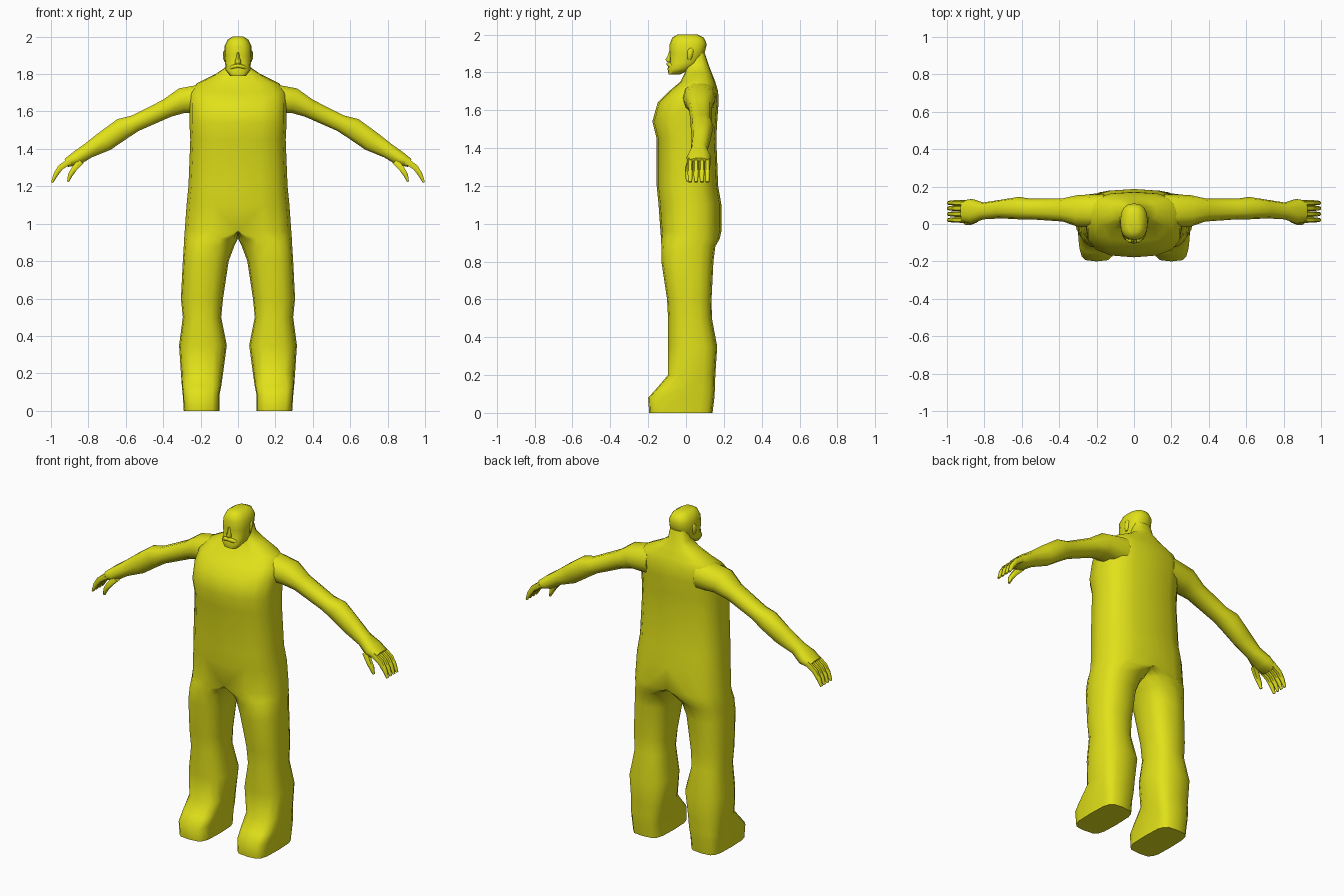
import bpy, bmesh, math
from mathutils import Vector

cube = bpy.data.objects.get("Cube")
if cube:
    bpy.data.objects.remove(cube, do_unlink=True)

yellow = bpy.data.materials.new("yellow")
yellow.use_nodes = True
colour = (0.75, 0.75, 0.01, 1)
yellow.diffuse_color = colour
yellow.node_tree.nodes["Principled BSDF"].inputs["Base Color"].default_value = colour


def power(value, exponent):
    """Signed power, used to square off round cross-sections."""
    return math.copysign(abs(value) ** exponent, value) if abs(value) > 1e-6 else 0.0


def loft(name, rings, mirror=False, open_middle=False, sharp=60):
    """Skin a row of rings; optionally drop faces on the mirror plane."""
    bm = bmesh.new()
    rows = [[bm.verts.new(point) for point in ring] for ring in rings]
    count = len(rows[0])
    for low, high in zip(rows, rows[1:]):
        for i in range(count):
            j = (i + 1) % count
            bm.faces.new((low[i], low[j], high[j], high[i]))
    bm.faces.new(rows[0][::-1])
    bm.faces.new(rows[-1])
    bmesh.ops.recalc_face_normals(bm, faces=bm.faces)
    if open_middle:
        inner = [f for f in bm.faces if all(v.co.x < 0.0005 for v in f.verts)]
        bmesh.ops.delete(bm, geom=inner, context="FACES")
    mesh = bpy.data.meshes.new(name)
    bm.to_mesh(mesh)
    bm.free()
    mesh.materials.append(yellow)
    obj = bpy.data.objects.new(name, mesh)
    bpy.context.collection.objects.link(obj)
    if mirror:
        mod = obj.modifiers.new("mirror", "MIRROR")
        mod.use_clip = True
    bpy.ops.object.select_all(action="DESELECT")
    obj.select_set(True)
    bpy.context.view_layer.objects.active = obj
    bpy.ops.object.shade_smooth_by_angle(angle=math.radians(sharp))
    return obj


def flat_ring(z, inner, mid, outer, front, back, squareness, count=16):
    """Horizontal ring with separate inner and outer half widths."""
    ring = []
    for i in range(count):
        angle = math.tau * i / count
        c, s = power(math.cos(angle), squareness), power(math.sin(angle), squareness)
        width = outer - mid if c > 0 else mid - inner
        ring.append(Vector((mid + c * width, (front + back) / 2 + s * (back - front) / 2, z)))
    return ring


def limb(name, stations, count=10, mirror=True, squareness=0.85):
    """Tube along x, y, z stations with half thickness and half depth."""
    rings = []
    centres = [Vector(s[:3]) for s in stations]
    for k, (x, y, z, thick, depth) in enumerate(stations):
        along = centres[min(k + 1, len(centres) - 1)] - centres[max(k - 1, 0)]
        across = Vector((-along.z, 0, along.x)).normalized()
        ring = []
        for i in range(count):
            angle = math.tau * i / count
            ring.append(centres[k] + across * thick * power(math.sin(angle), squareness)
                        + Vector((0, depth * power(math.cos(angle), squareness), 0)))
        rings.append(ring)
    return loft(name, rings, mirror)


# Foot, leg and half torso in one skin, mirrored across the middle
legs = [
    (0, .10, .2, .29, -.195, .14, .5),
    (.08, .10, .2, .295, -.2, .15, .5),
    (.13, .09, .2, .3, -.155, .153, .55),
    (.2, .08, .19, .305, -.095, .155, .7),
    (.35, .06, .19, .315, -.095, .165, .75),
    (.5, .09, .19, .295, -.095, .137, .8),
    (.6, .08, .19, .305, -.10, .135, .8),
    (.8, .05, .18, .295, -.13, .145, .8),
    (.88, .02, .16, .29, -.13, .155, .8),
    (.92, 0, .1, .288, -.132, .178, .8),
]
torso = [
    (.96, .285, -.135, .187),
    (1.1, .275, -.145, .187),
    (1.2, .265, -.155, .17),
    (1.45, .255, -.155, .16),
    (1.54, .26, -.178, .165),
    (1.64, .26, -.15, .172),
    (1.7, .26, -.09, .17),
    (1.75, .22, -.03, .155),
    (1.8, .12, -.005, .135),
    (1.84, .062, 0, .12),
    (1.9, .055, .01, .1),
]
body = [flat_ring(*row) for row in legs]
body += [flat_ring(z, 0, 0, w, f, b, .75) for z, w, f, b in torso]
loft("body", body, mirror=True, open_middle=True)

# Arm from inside the shoulder down to the knuckles
limb("arm", [
    (.16, .07, 1.67, .085, .09),
    (.3, .07, 1.658, .07, .085),
    (.38, .075, 1.617, .052, .062),
    (.55, .08, 1.537, .047, .055),
    (.615, .085, 1.51, .06, .06),
    (.71, .08, 1.443, .058, .05),
    (.805, .07, 1.388, .042, .045),
    (.865, .068, 1.348, .04, .066),
    (.918, .068, 1.325, .024, .058),
])

# Four curled fingers and the thumb
for name, y in zip(("index", "middle", "ring", "little"), (.022, .053, .084, .113)):
    limb(name + "_finger", [
        (.9, y, 1.335, .018, .016),
        (.95, y, 1.3, .017, .015),
        (.975, y, 1.262, .014, .013),
        (.994, y, 1.22, .006, .01),
    ], count=6)
limb("thumb", [
    (.84, .03, 1.335, .02, .022),
    (.875, .012, 1.295, .017, .018),
    (.897, .008, 1.26, .014, .014),
    (.909, .01, 1.225, .006, .009),
], count=6)

# Head, jaw and crown
head = [
    (1.79, .042, -.092, -.03),
    (1.82, .066, -.098, .03),
    (1.85, .068, -.086, .075),
    (1.9, .074, -.086, .098),
    (1.95, .073, -.086, .11),
    (1.983, .056, -.073, .095),
    (2.0, .03, -.045, .06),
]
loft("head", [flat_ring(z, -w, 0, w, f, b, .8) for z, w, f, b in head])

# Nose, moustache and ears
nose = [(1.855, .016, -.1), (1.868, .016, -.108), (1.89, .01, -.096), (1.915, .008, -.088)]
loft("nose", [flat_ring(z, -w, 0, w, f, -.06, 1, 8) for z, w, f in nose])
limb("moustache", [
    (-.052, -.062, 1.822, .008, .012),
    (-.03, -.084, 1.838, .011, .014),
    (0, -.09, 1.844, .01, .014),
    (.03, -.084, 1.838, .011, .014),
    (.052, -.062, 1.822, .008, .012),
], count=8, mirror=False)
ear = [(1.865, .073, .01, .025), (1.885, .08, .005, .035), (1.915, .081, .005, .042), (1.928, .073, .015, .035)]
loft("ear", [flat_ring(z, .06, .068, w, f, b, 1, 8) for z, w, f, b in ear], mirror=True)
